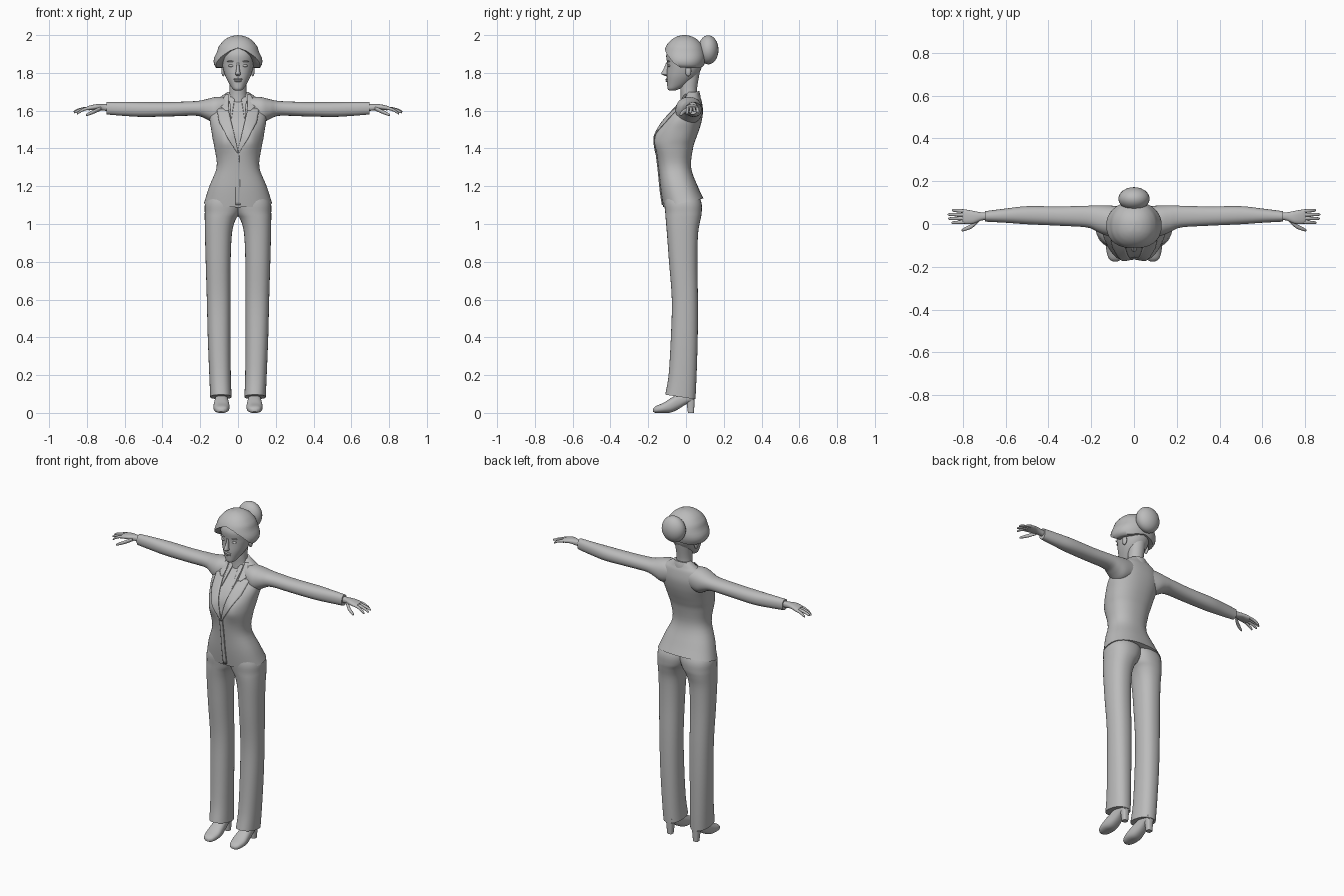
import bpy, bmesh, math
from mathutils import Vector
from mathutils.bvhtree import BVHTree

cube = bpy.data.objects.get("Cube")
if cube:
    bpy.data.objects.remove(cube, do_unlink=True)

grey = bpy.data.materials.new("plain_grey")
grey.use_nodes = True
tone = (0.5, 0.5, 0.5, 1)
grey.diffuse_color = tone
grey.node_tree.nodes["Principled BSDF"].inputs["Base Color"].default_value = tone


def finish(name, bm, angle=50):
    """Turn a bmesh into a smooth shaded object."""
    bmesh.ops.recalc_face_normals(bm, faces=bm.faces)
    mesh = bpy.data.meshes.new(name)
    bm.to_mesh(mesh)
    bm.free()
    mesh.shade_smooth()
    mesh.set_sharp_from_angle(angle=math.radians(angle))
    mesh.materials.append(grey)
    obj = bpy.data.objects.new(name, mesh)
    bpy.context.collection.objects.link(obj)
    return obj


def interp(table, v):
    """Piecewise linear lookup in a list of (key, value)."""
    if v <= table[0][0]:
        return table[0][1]
    for (a, fa), (b, fb) in zip(table, table[1:]):
        if v <= b:
            return fa + (fb - fa) * (v - a) / (b - a)
    return table[-1][1]


def refine(rows, steps):
    """Catmull-Rom rows between the given cross-sections."""
    out = []
    for i in range(len(rows) - 1):
        quad = [rows[max(i - 1, 0)], rows[i], rows[i + 1], rows[min(i + 2, len(rows) - 1)]]
        for k in range(steps):
            t = k / steps
            out.append([b + t * (c - a) / 2 + t * t * (a - 2.5 * b + 2 * c - d / 2)
                        + t ** 3 * (1.5 * (b - c) + (d - a) / 2) for a, b, c, d in zip(*quad)])
    return out + [list(rows[-1])]


def skin(bm, rings, cap_start=True):
    """Join rings of points into a closed skin."""
    loops = [[bm.verts.new(p) for p in ring] for ring in rings]
    n = len(loops[0])
    for a, b in zip(loops, loops[1:]):
        for i in range(n):
            bm.faces.new((a[i], a[(i + 1) % n], b[(i + 1) % n], b[i]))
    if cap_start:
        bm.faces.new(loops[0])
    bm.faces.new(loops[-1])


def oval(n, power):
    for i in range(n):
        a = math.tau * i / n
        c, s = math.cos(a), math.sin(a)
        yield (math.copysign(abs(c) ** (2 / power), c), math.copysign(abs(s) ** (2 / power), s))


def loft(name, axis, rows, sides=32, power=2.0, steps=4, side=1, warp=None):
    """Rounded sections (position, low, high, low, high) along an axis."""
    rings = []
    for pos, u0, u1, v0, v1 in refine(rows, steps):
        ring = []
        for c, s in oval(sides, power):
            p = [(u0 + u1) / 2 + c * (u1 - u0) / 2, (v0 + v1) / 2 + s * (v1 - v0) / 2]
            p.insert(axis, pos)
            p = Vector(p)
            if warp:
                warp(p)
            p.x *= side
            ring.append(p)
        rings.append(ring)
    bm = bmesh.new()
    skin(bm, rings)
    return finish(name, bm)


def wide(rows):
    """Symmetric sections: (z, half width, front, back)."""
    return [(z, -w, w, f, b) for z, w, f, b in rows]


def ball(name, centre, size):
    bm = bmesh.new()
    bmesh.ops.create_uvsphere(bm, u_segments=24, v_segments=16, radius=1)
    for v in bm.verts:
        v.co = Vector(c + k * s for c, k, s in zip(centre, v.co, size))
    return finish(name, bm)


# Jacket body: bust swell and sloping hem
def jacket_shape(p):
    if p.y < -0.03:
        p.y -= 0.022 * math.exp(-((abs(p.x) - 0.07) / 0.045) ** 2 - ((p.z - 1.45) / 0.06) ** 2)
    p.z += 0.22 * p.y * max(0, min(1, (1.25 - p.z) / 0.13))


jacket = loft("jacket_body", 2, wide([
    (1.115, 0.18, -0.12, 0.092), (1.2, 0.153, -0.135, 0.06), (1.3, 0.113, -0.146, 0.027),
    (1.4, 0.124, -0.157, 0.037), (1.45, 0.134, -0.152, 0.052), (1.5, 0.142, -0.143, 0.07),
    (1.55, 0.15, -0.115, 0.084), (1.6, 0.147, -0.07, 0.09), (1.65, 0.122, -0.025, 0.083),
    (1.675, 0.09, -0.01, 0.074), (1.7, 0.054, 0.005, 0.066)]), sides=48, power=2.3,
    warp=jacket_shape)
loft("collar_band", 2, wide([(1.655, 0.068, -0.028, 0.078), (1.68, 0.062, -0.022, 0.075),
                             (1.7, 0.054, -0.012, 0.07)]),
     warp=lambda p: setattr(p, "z", p.z + 0.2 * (p.y - 0.05)))
surface = BVHTree.FromPolygons([v.co for v in jacket.data.vertices],
                               [f.vertices[:] for f in jacket.data.polygons])


def plate(name, top, bottom, inner, outer, side, lift=0.005):
    """Thin cloth panel laid on the jacket front."""
    bm = bmesh.new()
    grid = []
    for i in range(17):
        z = top + (bottom - top) * i / 16
        row = []
        for k in range(7):
            x = interp(inner, z) + (interp(outer, z) - interp(inner, z)) * k / 6
            hit = surface.ray_cast(Vector((x * side, -1, z)), Vector((0, 1, 0)))[0]
            y = min(hit.y, 0.05) if hit else 0.05
            row.append(bm.verts.new((x * side, y - lift, z)))
        grid.append(row)
    for a, b in zip(grid, grid[1:]):
        for k in range(6):
            bm.faces.new((a[k], a[k + 1], b[k + 1], b[k]))
    obj = finish(name, bm)
    mod = obj.modifiers.new("thickness", "SOLIDIFY")
    mod.thickness = 0.006
    mod.offset = 0


plate("front_closure", 1.39, 1.1, [(1.1, -0.012), (1.39, -0.014)],
      [(1.1, 0.012), (1.39, 0.006)], 1, 0.003)


# Trousers: hem dips toward the back
def trouser_hem(p):
    p.z -= 0.15 * p.y * max(0, min(1, (0.2 - p.z) / 0.12))


for side, word in ((1, "left_"), (-1, "right_")):
    loft(word + "trouser_leg", 2, [
        (0.08, 0.034, 0.147, -0.11, 0.05), (0.2, 0.038, 0.152, -0.092, 0.056),
        (0.4, 0.04, 0.16, -0.08, 0.062), (0.6, 0.04, 0.165, -0.075, 0.063),
        (0.8, 0.039, 0.171, -0.09, 0.06), (0.95, 0.032, 0.175, -0.101, 0.064),
        (1.02, 0.014, 0.176, -0.107, 0.076), (1.06, -0.012, 0.176, -0.11, 0.083),
        (1.12, -0.03, 0.172, -0.114, 0.08), (1.2, -0.03, 0.13, -0.1, 0.04)],
        power=2.3, side=side, warp=trouser_hem)

    # Shoe and block heel
    c = 0.0875
    loft(word + "shoe", 1, [(y, c - w, c + w, lo, hi) for y, w, lo, hi in (
        (-0.175, 0.012, 0.006, 0.022), (-0.16, 0.031, 0, 0.036), (-0.12, 0.042, 0, 0.053),
        (-0.08, 0.041, 0.002, 0.078), (-0.04, 0.035, 0.02, 0.1), (0, 0.03, 0.045, 0.11),
        (0.045, 0.024, 0.064, 0.11))], power=2.4, side=side)
    loft(word + "heel", 2, [(0, c - 0.016, c + 0.016, 0.01, 0.042),
                            (0.085, c - 0.024, c + 0.024, 0, 0.047)],
         sides=20, power=3, side=side)

    # Sleeve
    loft(word + "sleeve", 0, [
        (0.06, -0.04, 0.08, 1.55, 1.672), (0.12, -0.055, 0.087, 1.532, 1.672),
        (0.17, -0.037, 0.087, 1.556, 1.66), (0.22, -0.016, 0.085, 1.573, 1.651),
        (0.35, -0.008, 0.082, 1.57, 1.646), (0.5, -0.001, 0.083, 1.567, 1.646),
        (0.6, 0.006, 0.072, 1.572, 1.646), (0.695, 0.011, 0.06, 1.58, 1.645)],
        power=2.2, side=side)

    # Hand: palm, four fingers, thumb
    loft(word + "palm", 0, [
        (0.67, 0.019, 0.053, 1.597, 1.634), (0.71, 0.017, 0.054, 1.6, 1.634),
        (0.75, 0.002, 0.061, 1.605, 1.634), (0.785, 0, 0.067, 1.602, 1.627),
        (0.8, 0.006, 0.062, 1.604, 1.622)], sides=24, power=2.4, side=side)
    for k, tip in enumerate((0.852, 0.868, 0.87, 0.85)):
        rows = []
        for t, r in ((0, 0.0085), (0.35, 0.0085), (0.7, 0.0075), (0.93, 0.006), (1, 0.002)):
            x = 0.785 + (tip - 0.785) * t
            y = 0.01 + 0.0165 * k + (k - 1.5) * 0.003 * t
            z = 1.613 - (0.018 + 0.006 * abs(k - 2)) * t * t
            rows.append((x, y - r, y + r, z - r, z + r))
        loft(f"{word}finger_{k + 1}", 0, rows, sides=12, steps=3, side=side)
    rows = []
    for t, r in ((0, 0.011), (0.4, 0.011), (0.75, 0.009), (0.95, 0.006), (1, 0.002)):
        x, y, z = 0.725 + 0.08 * t, 0.02 - 0.05 * t ** 0.6, 1.612 - 0.036 * t
        rows.append((x, y - r, y + r, z - r, z + r))
    loft(word + "thumb", 0, rows, sides=12, steps=3, side=side)

    # Lapel, notched collar and shirt collar
    plate(word + "lapel", 1.612, 1.375, [(1.375, 0), (1.4, 0.003), (1.612, 0.052)],
          [(1.375, 0.004), (1.45, 0.052), (1.54, 0.1), (1.612, 0.112)], side)
    plate(word + "collar", 1.685, 1.6, [(1.6, 0.05), (1.685, 0.05)],
          [(1.6, 0.068), (1.625, 0.094), (1.685, 0.066)], side, 0.007)
    plate(word + "shirt_collar", 1.672, 1.56, [(1.56, 0.034), (1.672, 0.016)],
          [(1.56, 0.038), (1.672, 0.046)], side, 0.004)

    # Paired face parts
    ball(word + "eye", (side * 0.035, -0.088, 1.838), (0.017, 0.009, 0.007))
    ball(word + "brow", (side * 0.037, -0.092, 1.861), (0.021, 0.008, 0.004))
    ball(word + "ear", (side * 0.078, 0.012, 1.81), (0.01, 0.016, 0.028))

# Neck and head
loft("neck", 2, wide([(1.62, 0.052, -0.03, 0.06), (1.68, 0.046, -0.028, 0.058),
                      (1.73, 0.044, -0.03, 0.06), (1.83, 0.05, -0.02, 0.078)]))
loft("head", 2, wide([
    (1.706, 0.014, -0.088, -0.06), (1.715, 0.028, -0.097, -0.035), (1.74, 0.045, -0.1, 0.01),
    (1.78, 0.066, -0.102, 0.055), (1.82, 0.079, -0.1, 0.08), (1.85, 0.084, -0.1, 0.085),
    (1.9, 0.085, -0.104, 0.085), (1.95, 0.06, -0.08, 0.07)]), power=2.15)
loft("nose", 2, wide([(1.784, 0.006, -0.112, -0.09), (1.79, 0.014, -0.124, -0.09),
                      (1.798, 0.013, -0.131, -0.09), (1.825, 0.008, -0.117, -0.09),
                      (1.855, 0.006, -0.105, -0.09)]), sides=16)
for name, z, width in (("upper_lip", 1.766, 0.023), ("lower_lip", 1.757, 0.019)):
    ball(name, (0, -0.099, z), (width, 0.009, 0.006))

# Hair: swept cap with an arched hairline, full at the sides
hairline = [(0, 1.932), (0.4, 1.917), (0.75, 1.888), (1.05, 1.85), (1.35, 1.828),
            (2.4, 1.825), (math.pi, 1.84)]
fullness = [(1.82, 0.86), (1.845, 0.98), (1.86, 1), (1.88, 0.97), (1.91, 0.86), (1.94, 0.79),
            (1.97, 0.6), (1.985, 0.44), (1.995, 0.26), (2, 0.01)]
rings = []
for j in range(20):
    t = min(j, 18) / 18
    tuck = 0.8 if j == 19 else 1
    ring = []
    for c, s in oval(64, 2.2):
        z = 2 - (2 - interp(hairline, abs(math.atan2(c, -s)))) * t * t
        depth = math.sqrt(max(0.0001, 1 - ((z - 1.885) / 0.1151) ** 2))
        ring.append((0.13 * c * interp(fullness, z) * tuck, 0.112 * s * depth * tuck - 0.008, z))
    rings.append(ring)
bm = bmesh.new()
skin(bm, rings)
finish("hair_cap", bm, 60)
ball("hair_bun", (0, 0.118, 1.922), (0.073, 0.054, 0.077))
